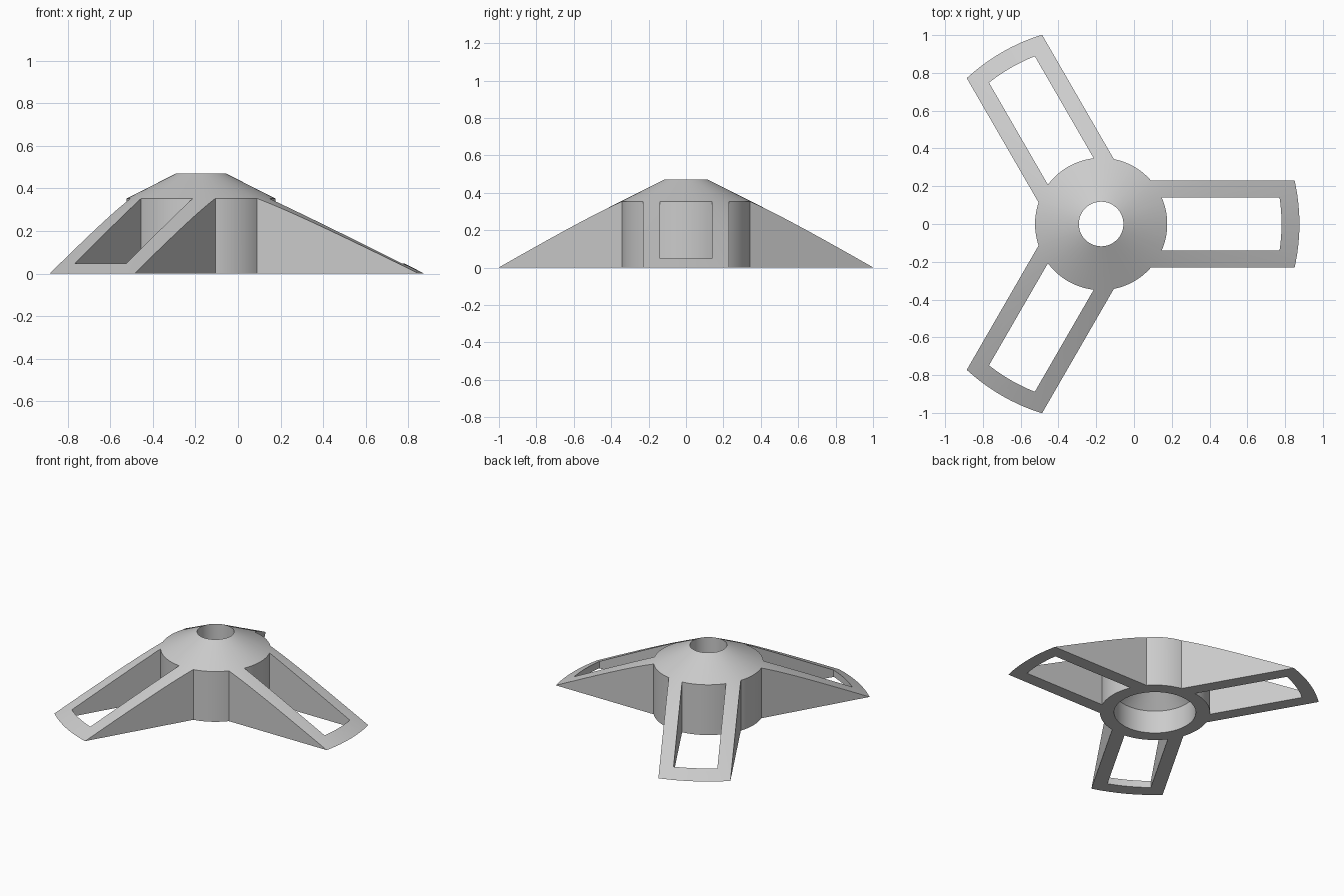
import bpy, bmesh
from math import sin, cos, asin, pi, radians
from mathutils import Matrix, Vector

cube = bpy.data.objects.get("Cube")
if cube:
    bpy.data.objects.remove(cube)

CENTRE_X = -0.174
HUB_R, RIM_R, SLOT_R = 0.35, 1.05, 0.955
ARM_HALF, SLOT_HALF = 0.23, 0.14

grey = bpy.data.materials.new("plain_grey")
grey.use_nodes = True
colour = (0.6, 0.6, 0.6, 1)
grey.diffuse_color = colour
grey.node_tree.nodes["Principled BSDF"].inputs["Base Color"].default_value = colour


def make_object(name, bm):
    bmesh.ops.recalc_face_normals(bm, faces=bm.faces)
    mesh = bpy.data.meshes.new(name)
    bm.to_mesh(mesh)
    bm.free()
    mesh.materials.append(grey)
    obj = bpy.data.objects.new(name, mesh)
    bpy.context.collection.objects.link(obj)
    return obj


def lathe(name, profile, steps):
    """Closed profile of (radius, height) turned around z."""
    bm = bmesh.new()
    rings = [[bm.verts.new((r * cos(2 * pi * i / steps), r * sin(2 * pi * i / steps), z))
              for r, z in profile] for i in range(steps)]
    n = len(profile)
    for i in range(steps):
        a, b = rings[i], rings[(i + 1) % steps]
        for j in range(n):
            k = (j + 1) % n
            bm.faces.new((a[j], b[j], b[k], a[k]))
    return make_object(name, bm)


def arc(radius, start, end, steps=24):
    return [(radius * cos(start + (end - start) * i / steps),
             radius * sin(start + (end - start) * i / steps)) for i in range(steps + 1)]


def prisms(name, outline):
    """Three upright prisms, spaced evenly around z."""
    bm = bmesh.new()
    for turn in range(3):
        spin = Matrix.Rotation(radians(120 * turn), 3, 'Z')
        base = bm.faces.new([bm.verts.new(spin @ Vector((x, y, -0.2))) for x, y in outline])
        top = bmesh.ops.extrude_face_region(bm, geom=[base])
        moved = [v for v in top["geom"] if isinstance(v, bmesh.types.BMVert)]
        bmesh.ops.translate(bm, vec=(0, 0, 1), verts=moved)
    obj = make_object(name, bm)
    obj.hide_render = True
    return obj


# Full cone with a stepped, tapered bore
body = lathe("three_arm_cone", [(0.26, 0), (RIM_R, 0), (0.118, 0.47),
                                (0.118, 0.30), (0.26, 0.16)], 120)

# Open gaps between the arms, leaving the round hub wall
a = asin(ARM_HALF / HUB_R)
gap = arc(HUB_R, a, radians(120) - a)
side = Vector((1.3, -ARM_HALF, 0))
side.rotate(Matrix.Rotation(radians(120), 3, 'Z'))
gap += [side[:2], (2 * cos(pi / 3), 2 * sin(pi / 3)), (1.3, ARM_HALF)]
gaps = prisms("gap_cutter", gap)

# Long windows through the arms
b, c = asin(SLOT_HALF / HUB_R), asin(SLOT_HALF / SLOT_R)
slots = prisms("slot_cutter", arc(HUB_R, b, -b) + arc(SLOT_R, -c, c))

bpy.ops.object.select_all(action='DESELECT')
bpy.context.view_layer.objects.active = body
body.select_set(True)
for cutter in (gaps, slots):
    mod = body.modifiers.new(cutter.name, 'BOOLEAN')
    mod.operation, mod.solver, mod.object = 'DIFFERENCE', 'EXACT', cutter
    bpy.ops.object.modifier_apply(modifier=mod.name)
    bpy.data.objects.remove(cutter)

body.location.x = CENTRE_X
bpy.ops.object.shade_smooth_by_angle(angle=radians(20))
